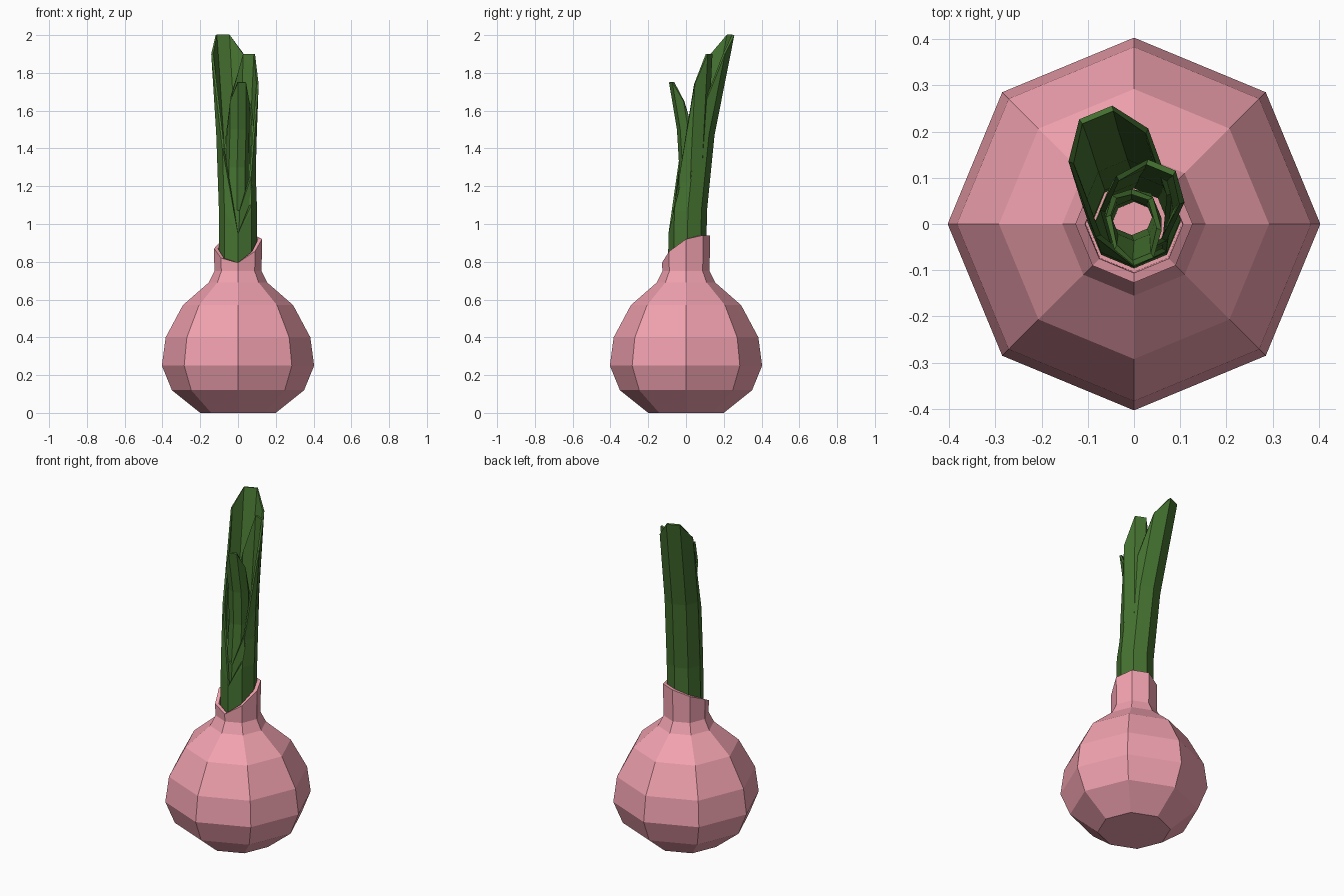
import bpy, bmesh
from math import cos, sin, radians

if "Cube" in bpy.data.objects:
    bpy.data.objects.remove(bpy.data.objects["Cube"])

def material(name, rgb):
    m = bpy.data.materials.new(name)
    m.diffuse_color = (*rgb, 1)
    m.use_nodes = True
    m.node_tree.nodes["Principled BSDF"].inputs["Base Color"].default_value = m.diffuse_color
    return m

PINK = material("pink_skin", (0.88, 0.36, 0.43))
GREEN = material("green_leaf", (0.06, 0.17, 0.03))

def lerp(path, z):
    # offset (x, y) of a leaf centre at height z
    for (z0, x0, y0), (z1, x1, y1) in zip(path, path[1:]):
        if z <= z1:
            t = max(0, (z - z0) / (z1 - z0))
            return x0 + t * (x1 - x0), y0 + t * (y1 - y0)
    return path[-1][1:]

def loft(name, rings, mat, cap_start=False, cap_end=False):
    # skin eight-sided rings; coincident points are merged
    bm = bmesh.new()
    vs = [[bm.verts.new(p) for p in ring] for ring in rings]
    for a, b in zip(vs, vs[1:]):
        for j in range(8):
            k = (j + 1) % 8
            bm.faces.new((a[j], a[k], b[k], b[j]))
    if cap_start:
        bm.faces.new(vs[0][::-1])
    if cap_end:
        bm.faces.new(vs[-1])
    bmesh.ops.remove_doubles(bm, verts=bm.verts[:], dist=0.0005)
    me = bpy.data.meshes.new(name)
    bm.to_mesh(me)
    bm.free()
    me.materials.append(mat)
    ob = bpy.data.objects.new(name, me)
    bpy.context.collection.objects.link(ob)
    return ob

def ring(r, zs, path=((0, 0, 0), (3, 0, 0))):
    pts = []
    for j, z in enumerate(zs):
        a = radians(45 * j)
        ox, oy = lerp(path, z)
        pts.append((ox + r * cos(a), oy + r * sin(a), z))
    return pts

# Bulb with a slanted, hollow neck
profile = [(0.20, 0), (0.35, 0.12), (0.403, 0.25), (0.383, 0.40),
           (0.292, 0.57), (0.155, 0.69), (0.125, 0.75)]
rim = [0.92, 0.94, 0.94, 0.91, 0.87, 0.82, 0.795, 0.855]
rings = [ring(r, [z] * 8) for r, z in profile]
rings += [ring(0.127, rim), ring(0.106, rim), ring(0.104, [0.72] * 8)]
loft("bulb", rings, PINK, True, True)

# Nested leaves: each is a tube opening on one side, cut at a height per edge
def leaf(name, r, tops, path, levels):
    zs = [0.73] + levels + [2.0]
    rings = [ring(r, [min(z, t) for t in tops], path) for z in zs]
    ob = loft(name, rings, GREEN)
    s = ob.modifiers.new("thickness", 'SOLIDIFY')
    s.thickness = 0.012
    s.offset = -1

leaf("outer_leaf", 0.101, [1.55, 1.9, 2.0, 2.0, 1.9, 1.4, 0.95, 1.1],
     [(0.73, 0, 0.005), (1.07, 0, 0.01), (1.47, -0.014, 0.05), (2.0, -0.047, 0.155)],
     [1.07, 1.47, 1.8])
leaf("middle_leaf", 0.085, [1.74, 1.9, 1.9, 1.68, 1.4, 1.09, 1.07, 1.25],
     [(0.73, 0, 0.004), (1.07, 0.008, 0.017), (1.4, 0.012, 0.03), (1.9, 0.03, 0.055)],
     [1.07, 1.4, 1.7])
leaf("inner_leaf", 0.06, [1.65, 1.45, 1.2, 1.25, 1.45, 1.65, 1.75, 1.75],
     [(0.73, 0, 0), (1.07, -0.005, 0.005), (1.3, -0.005, 0.024), (1.5, 0, 0.012), (1.75, 0, -0.03)],
     [1.07, 1.3, 1.5])
